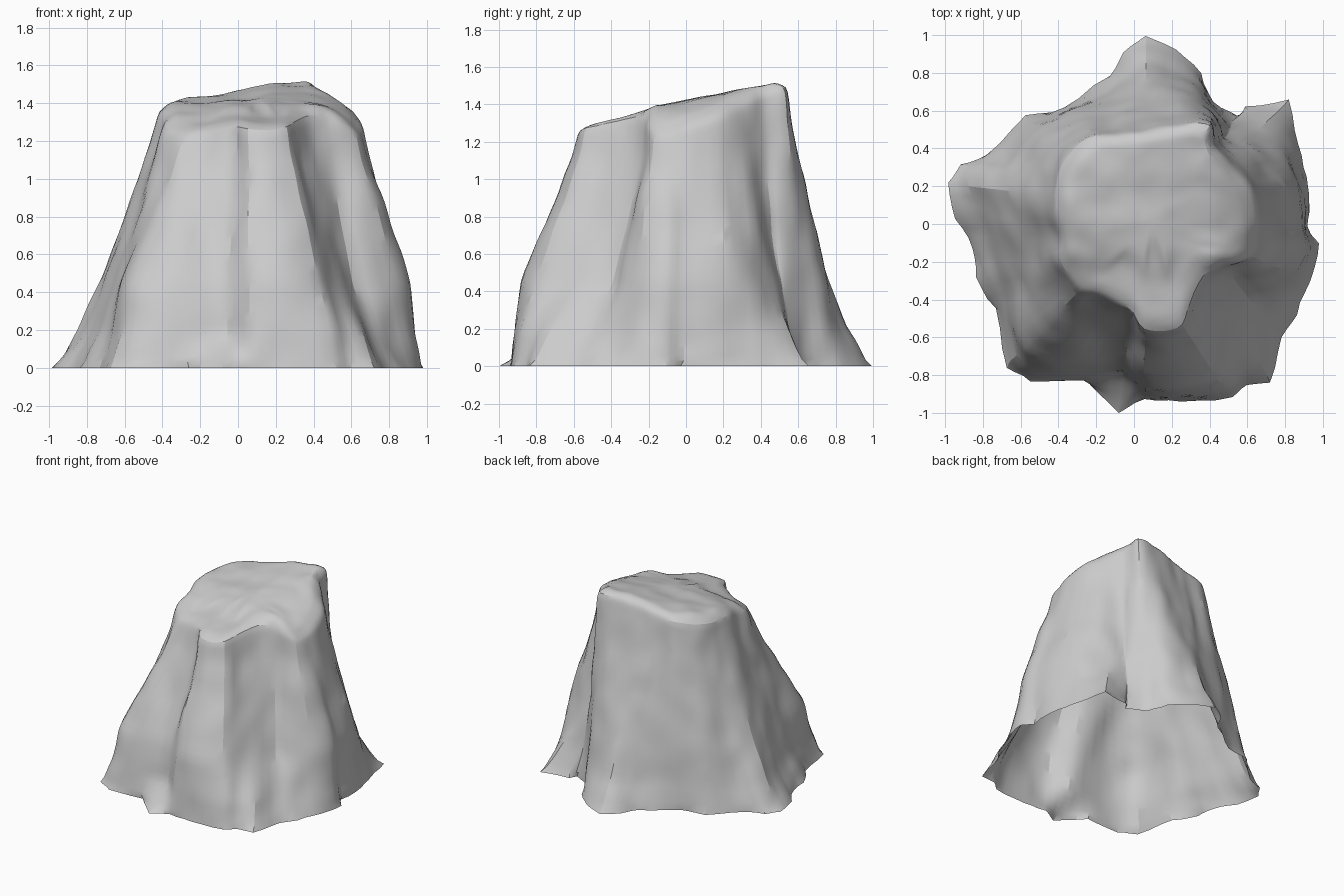
import bpy, bmesh
from mathutils import Vector, noise

if "Cube" in bpy.data.objects:
    bpy.data.objects.remove(bpy.data.objects["Cube"])

# Foot outline on the ground, counter-clockwise from the right side
foot = [(.91, -.03), (.93, .25), (.87, .42), (.82, .66), (.59, .62), (.56, .56), (.41, .64),
        (.36, .80), (.22, .92), (.06, 1.0), (-.05, .90), (-.13, .79), (-.38, .61), (-.57, .57),
        (-.78, .36), (-.92, .32), (-.99, .22), (-.94, .03), (-.85, -.13), (-.84, -.28),
        (-.74, -.45), (-.67, -.76), (-.55, -.84), (-.26, -.82), (-.08, -1.0), (.05, -.93),
        (.25, -.94), (.52, -.91), (.60, -.86), (.72, -.84), (.78, -.60), (.86, -.48),
        (.93, -.30), (.99, -.10)]

# Rim outline of the sloping plateau, matching the foot point by point
rim = [(.66, 0), (.63, .16), (.55, .27), (.48, .35), (.44, .41), (.42, .47), (.41, .53),
       (.32, .54), (.18, .52), (.06, .50), (-.03, .49), (-.10, .48), (-.21, .48), (-.32, .40),
       (-.38, .32), (-.41, .25), (-.42, .15), (-.41, .03), (-.40, -.08), (-.39, -.18),
       (-.36, -.26), (-.29, -.36), (-.20, -.37), (-.08, -.42), (0, -.46), (.05, -.56),
       (.17, -.58), (.26, -.54), (.29, -.42), (.36, -.26), (.46, -.20), (.55, -.20),
       (.63, -.18), (.66, -.10)]

# How far each flute has leaned in towards the rim at z = 0.2 and z = 0.5
lean = [(.05, .12), (.10, .20), (.20, .38), (.32, .66), (.38, .66), (.30, .52), (.06, .20),
        (.18, .36), (.25, .45), (.28, .50), (.28, .48), (.25, .44), (.10, .20), (.12, .27),
        (.22, .44), (.25, .48), (.25, .45), (.25, .45), (.20, .40), (.25, .40),
        (.18, .30), (.12, .22), (.08, .20), (.08, .22), (.42, .48), (.05, .15),
        (.04, .13), (.06, .26), (.10, .40), (.18, .52), (.25, .56), (.25, .48),
        (.13, .24), (.12, .18)]


def top_height(x, y):
    """Sloping plateau, lower at both left corners and dropping to the right."""
    back_left = .17 * max(0, y) * max(0, .2 - x) / .6
    front_left = .5 * max(0, -x) * max(0, -y)
    return 1.40 + .2 * y + .05 * x - back_left - front_left - .5 * max(0, x - .4)


def lean_at(z, low, mid):
    keys = [(0, 0), (.2, low), (.5, mid), (.85, mid + (1 - mid) * .44),
            (1.2, mid + (1 - mid) * .84), (1.4, 1)]
    for (z0, t0), (z1, t1) in zip(keys, keys[1:]):
        if z <= z1:
            return t0 + (t1 - t0) * (z - z0) / (z1 - z0)
    return 1


bm = bmesh.new()
rings = []

# Cliff walls
for level in (0, .1, .2, .35, .5, .68, .85, 1.03, 1.2, 1.32, 1.4):
    ring = []
    for f, r, (low, mid) in zip(foot, rim, lean):
        p = Vector(f).lerp(Vector(r), lean_at(level, low, mid))
        ring.append(bm.verts.new((p.x, p.y, level / 1.4 * (top_height(*r) - .03))))
    rings.append(ring)

# Plateau, with a low step behind the front shelf
middle = Vector((.1, .03))
for s in (.88, .75, .58, .4, .2):
    ring = []
    for r in rim:
        p = middle.lerp(Vector(r), s)
        step = .01 if p.y > -.2 else -.015
        ring.append(bm.verts.new((p.x, p.y, top_height(*p) + step)))
    rings.append(ring)

n = len(foot)
for a, b in zip(rings, rings[1:]):
    for i in range(n):
        j = (i + 1) % n
        bm.faces.new((a[i], a[j], b[j], b[i]))
centre = bm.verts.new((middle.x, middle.y, top_height(*middle) + .01))
for i in range(n):
    bm.faces.new((rings[-1][i], rings[-1][(i + 1) % n], centre))

# Refine and soften the surface, leaving the open foot on the ground
bmesh.ops.subdivide_edges(bm, edges=bm.edges[:], cuts=2, use_grid_fill=True)
inner = [v for v in bm.verts if not v.is_boundary]
for _ in range(3):
    bmesh.ops.smooth_vert(bm, verts=inner, factor=.5,
                          use_axis_x=True, use_axis_y=True, use_axis_z=True)

# Weather it with vertical flutes and small chips
bm.normal_update()
for v in bm.verts:
    c = v.co.copy()
    normal = v.normal.copy()
    if v.is_boundary:
        normal.z = 0
    flute = noise.noise(Vector((c.x * 6, c.y * 6, c.z * 1.0)))
    chip = noise.noise(Vector((c.x * 9, c.y * 9, c.z * 5)))
    amount = .022 * flute + .010 * chip
    if normal.z > .7:
        amount *= .6
    v.co = c + normal * amount
    v.co.x = min(.99, max(-.99, v.co.x))
    v.co.y = min(1, max(-1, v.co.y))
    v.co.z = max(0, v.co.z)

mesh = bpy.data.meshes.new("rock")
bm.to_mesh(mesh)
bm.free()
rock = bpy.data.objects.new("rock", mesh)
bpy.context.collection.objects.link(rock)
bpy.context.view_layer.objects.active = rock
rock.select_set(True)
bpy.ops.object.shade_smooth_by_angle(angle=.4)
